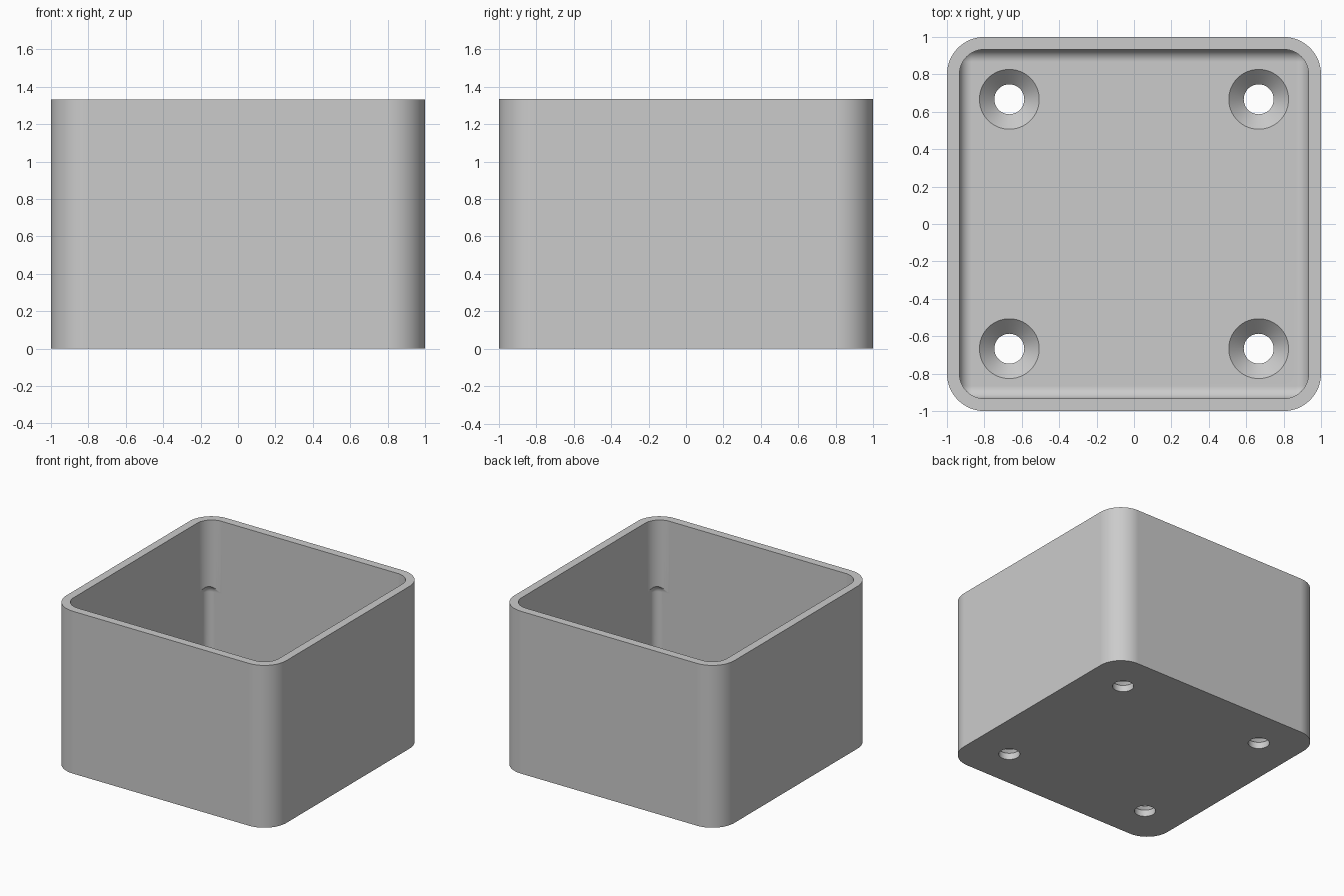
import bpy, bmesh, math
from mathutils import Matrix, Vector

old = bpy.data.objects.get("Cube")
if old:
    bpy.data.objects.remove(old, do_unlink=True)

HEIGHT = 4 / 3
WALL = 1 / 15
FLOOR = 2 * WALL
INNER = 1 - WALL

grey = bpy.data.materials.new("light grey")
grey.use_nodes = True
grey.diffuse_color = (0.6, 0.6, 0.6, 1)
grey.node_tree.nodes["Principled BSDF"].inputs["Base Color"].default_value = (0.6, 0.6, 0.6, 1)


def finish(name, bm):
    bmesh.ops.recalc_face_normals(bm, faces=bm.faces[:])
    mesh = bpy.data.meshes.new(name)
    bm.to_mesh(mesh)
    bm.free()
    mesh.materials.append(grey)
    obj = bpy.data.objects.new(name, mesh)
    bpy.context.collection.objects.link(obj)
    return obj


def rounded_box(name, half, low, high, radius, segments, all_edges=False):
    """Square block with its upright edges, or all edges, rounded."""
    bm = bmesh.new()
    size = Matrix.Diagonal((2 * half, 2 * half, high - low, 1))
    bmesh.ops.create_cube(bm, size=1, matrix=Matrix.Translation((0, 0, (low + high) / 2)) @ size)
    edges = [e for e in bm.edges
             if all_edges or abs(e.verts[0].co.z - e.verts[1].co.z) > 0.01]
    bmesh.ops.bevel(bm, geom=edges, offset=radius, offset_type='OFFSET',
                    segments=segments, profile=0.5, affect='EDGES')
    return finish(name, bm)


def lathe(name, profile, x, y, steps=64):
    """Closed solid turned from (radius, height) points."""
    bm = bmesh.new()
    verts = [bm.verts.new((r, 0, z)) for r, z in profile]
    edges = [bm.edges.new(pair) for pair in zip(verts, verts[1:])]
    bmesh.ops.spin(bm, geom=verts + edges, cent=(0, 0, 0), axis=(0, 0, 1),
                   angle=math.tau, steps=steps)
    bmesh.ops.remove_doubles(bm, verts=bm.verts[:], dist=0.0005)
    bmesh.ops.translate(bm, verts=bm.verts[:], vec=Vector((x, y, 0)))
    return finish(name, bm)


# Outer shell
box = rounded_box("open_box", 1, 0, HEIGHT, 0.2, 16)

# Hollow: a fully rounded lower pocket and a straight opening above it
cutters = [
    rounded_box("lower_pocket_cutter", INNER + 0.0003, FLOOR, 0.8, WALL, 10, True),
    rounded_box("opening_cutter", INNER, 0.4, HEIGHT + 0.2, 0.2 - WALL, 16),
]

# Countersunk screw holes near the four corners
screw_profile = [(0, -0.1), (0.08, -0.1), (0.08, FLOOR - 0.08),
                 (0.2, FLOOR + 0.04), (0, FLOOR + 0.04)]
for x in (-2 / 3, 2 / 3):
    for y in (-2 / 3, 2 / 3):
        cutters.append(lathe("screw_hole_cutter", screw_profile, x, y))

# Carve the box, then discard the cutters
bpy.ops.object.select_all(action='DESELECT')
bpy.context.view_layer.objects.active = box
box.select_set(True)
for cutter in cutters:
    cutter.hide_render = True
    mod = box.modifiers.new("cut", 'BOOLEAN')
    mod.operation = 'DIFFERENCE'
    mod.solver = 'EXACT'
    mod.object = cutter
    bpy.ops.object.modifier_apply(modifier=mod.name)
for cutter in cutters:
    bpy.data.objects.remove(cutter, do_unlink=True)

# Smooth curves with crisp rims
bpy.ops.object.shade_smooth_by_angle(angle=math.radians(30))
weighted = box.modifiers.new("even_shading", 'WEIGHTED_NORMAL')
weighted.keep_sharp = True
